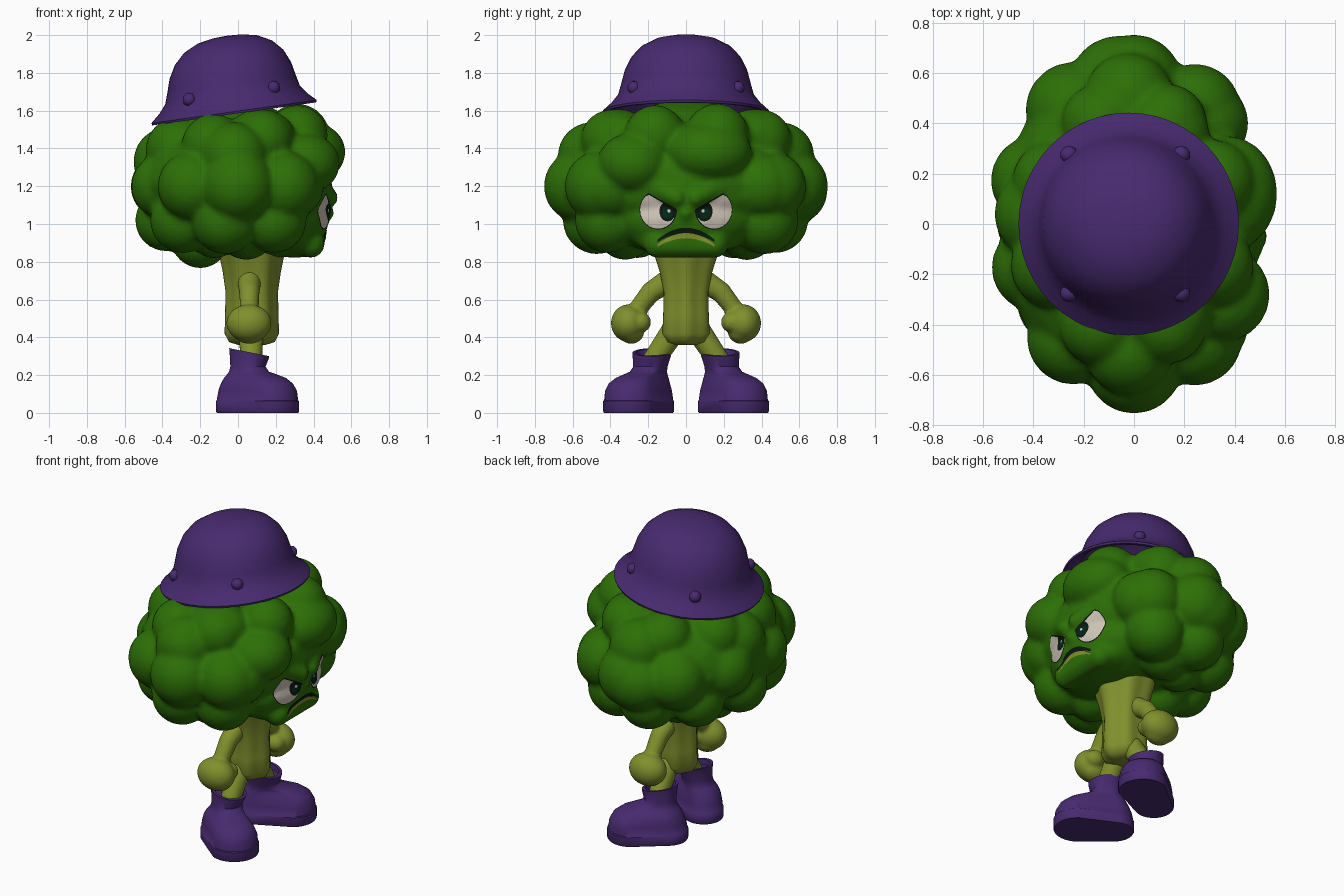
import bpy, bmesh
from math import sin, cos, pi, radians
from mathutils import Vector, Matrix
from mathutils.bvhtree import BVHTree

cube = bpy.data.objects.get("Cube")
if cube:
    bpy.data.objects.remove(cube, do_unlink=True)


def material(name, rgb):
    m = bpy.data.materials.new(name)
    m.use_nodes = True
    m.diffuse_color = (*rgb, 1)
    m.node_tree.nodes["Principled BSDF"].inputs["Base Color"].default_value = (*rgb, 1)
    return m


FLORET = material("floret green", (0.026, 0.16, 0.002))
STEM = material("stem olive", (0.215, 0.28, 0.026))
PURPLE = material("purple", (0.064, 0.023, 0.16))
WHITE = material("eye white", (0.66, 0.59, 0.5))
DARK = material("dark outline", (0.003, 0.009, 0.005))
IRIS = material("iris green", (0.0, 0.022, 0.009))


def finish(name, bm, mat, angle=40):
    bmesh.ops.recalc_face_normals(bm, faces=bm.faces)
    mesh = bpy.data.meshes.new(name)
    bm.to_mesh(mesh)
    bm.free()
    mesh.materials.append(mat)
    ob = bpy.data.objects.new(name, mesh)
    bpy.context.collection.objects.link(ob)
    bpy.ops.object.select_all(action='DESELECT')
    ob.select_set(True)
    bpy.context.view_layer.objects.active = ob
    bpy.ops.object.shade_smooth_by_angle(angle=radians(angle))
    return ob


def blob(name, balls, mat, voxel, relax):
    """Fuse ellipsoids (centre, radii) into one skin."""
    bm = bmesh.new()
    for centre, radii in balls:
        if not isinstance(radii, tuple):
            radii = (radii,) * 3
        mtx = Matrix.Translation(centre) @ Matrix.Diagonal((*radii, 1))
        bmesh.ops.create_icosphere(bm, subdivisions=3, radius=1, matrix=mtx)
    ob = finish(name, bm, mat, 180)
    mod = ob.modifiers.new("fuse", 'REMESH')
    mod.mode = 'VOXEL'
    mod.voxel_size = voxel
    mod.use_smooth_shade = True
    mod = ob.modifiers.new("relax", 'SMOOTH')
    mod.factor = 0.5
    mod.iterations = relax
    return ob


def chain(points, steps=8):
    """Balls along a path of (x, y, z, radius)."""
    balls = []
    for a, b in zip(points, points[1:]):
        for i in range(steps + 1):
            p = Vector(a).lerp(Vector(b), i / steps)
            balls.append((p[:3], p[3]))
    return balls


def loft(name, rings, mat, angle=40):
    bm = bmesh.new()
    loops = [[bm.verts.new(p) for p in ring] for ring in rings]
    for a, b in zip(loops, loops[1:]):
        for i in range(len(a)):
            j = (i + 1) % len(a)
            bm.faces.new((a[i], a[j], b[j], b[i]))
    bm.faces.new(loops[0])
    bm.faces.new(loops[-1])
    return finish(name, bm, mat, angle)


# Floret head: core, face forms, then rings of lumps
balls = [((-0.02, 0, 1.21), (0.52, 0.66, 0.36)), ((-0.02, 0, 1.3), (0.42, 0.46, 0.36)),
         ((0.2, 0, 1.03), (0.285, 0.4, 0.21)), ((0.3, 0, 0.925), (0.165, 0.28, 0.105)),
         ((0.465, 0, 1.06), 0.045), ((-0.2, 0, 0.92), 0.155), ((-0.37, 0.04, 1.33), 0.185)]
balls += chain([(0.385, -0.15, 0.895, 0.075), (0.385, 0.15, 0.895, 0.075)])
# each ring: height, half-depth, half-width, count, phase, lump radius, front cutoff
lump_rings = [(1.43, 0.34, 0.43, 8, 0.5, 0.168, 2), (1.2, 0.41, 0.56, 10, 0.5, 0.185, 0.8),
              (1.02, 0.38, 0.48, 9, 0.5, 0.172, 0.6), (0.965, 0.2, 0.33, 7, 0.5, 0.15, 0.6)]
for z, rx, ry, n, phase, r, cutoff in lump_rings:
    for i in range(n):
        a = 2 * pi * (i + phase) / n
        if cos(a) < cutoff:
            x, y = rx * cos(a), ry * sin(a)
            tilt = 0.12 * x if z > 1.4 else 0
            balls.append(((x, y, z + tilt), r * (1 + 0.05 * sin(5 * i + z * 9))))
balls += [((0.375, 0.12, 1.38), (0.195, 0.23, 0.165)), ((0.35, -0.28, 1.32), (0.19, 0.19, 0.165)),
          ((-0.05, 0.58, 1.18), (0.2, 0.17, 0.18))]
for s in (-1, 1):
    balls += [((0.28, s * 0.4, 1.2), 0.175), ((-0.02, s * 0.5, 1.36), 0.18),
              ((0.12, s * 0.36, 1.47), (0.18, 0.17, 0.14))]
    balls += chain([(0.475, s * 0.05, 1.14, 0.055), (0.395, s * 0.24, 1.235, 0.055)])
head = blob("floret_head", balls, FLORET, 0.018, 3)

# Stem body with soft vertical ribs
rings = []
for z, rx, ry in [(0.36, 0.07, 0.06), (0.375, 0.115, 0.105), (0.42, 0.137, 0.13),
                  (0.52, 0.135, 0.125), (0.64, 0.132, 0.122), (0.75, 0.147, 0.145),
                  (0.84, 0.165, 0.175), (0.92, 0.185, 0.2)]:
    ring = []
    for i in range(48):
        a = 2 * pi * i / 48
        k = 1 + 0.05 * cos(6 * a)
        ring.append((0.073 + rx * k * cos(a), ry * k * sin(a), z))
    rings.append(ring)
loft("stem_body", rings, STEM, 60)

for s, side in ((1, "left"), (-1, "right")):
    # Arm with fist and thumb
    arm = chain([(0.06, s * 0.09, 0.7, 0.064), (0.06, s * 0.185, 0.64, 0.055),
                 (0.06, s * 0.24, 0.57, 0.05), (0.06, s * 0.28, 0.5, 0.052)])
    arm += [((0.058, s * 0.305, 0.475), (0.12, 0.093, 0.1)), ((0.06, s * 0.29, 0.435), (0.09, 0.07, 0.07)),
            ((0.1, s * 0.24, 0.48), (0.06, 0.055, 0.055))]
    blob(side + "_arm", arm, STEM, 0.01, 4)

    # Leg
    leg = chain([(0.07, s * 0.07, 0.43, 0.066), (0.07, s * 0.17, 0.28, 0.06)])
    blob(side + "_leg", leg, STEM, 0.01, 3)

    # Boot: each level is the outline around a heel circle and a toe circle
    rings = []
    for z, heel, hr, toe, tr, shift in [
            (0.0, 0, 0.112, 0.213, 0.14, 0), (0.008, 0, 0.117, 0.213, 0.145, 0),
            (0.062, 0, 0.117, 0.213, 0.145, 0), (0.066, 0, 0.113, 0.212, 0.14, 0),
            (0.115, 0.005, 0.109, 0.21, 0.136, 0), (0.155, 0.015, 0.104, 0.203, 0.121, 0),
            (0.185, 0.028, 0.098, 0.185, 0.098, 0.005), (0.203, 0.038, 0.091, 0.145, 0.085, 0.012),
            (0.218, 0.047, 0.087, 0.095, 0.084, 0.018),
            (0.245, 0.055, 0.087, 0.07, 0.087, 0.025), (0.31, 0.065, 0.1, 0.075, 0.1, 0.037),
            (0.323, 0.065, 0.102, 0.075, 0.102, 0.039), (0.323, 0.065, 0.085, 0.075, 0.085, 0.039),
            (0.29, 0.065, 0.08, 0.075, 0.08, 0.037)]:
        ring = []
        for i in range(32):
            a = 2 * pi * (i + 0.5) / 32
            t, r = (toe, tr) if cos(a) > 0 else (heel, hr)
            u, v = t + r * cos(a), r * sin(a)
            x, y = u * 0.843 - v * 0.538, 0.18 + u * 0.538 + v * 0.843 - shift
            drop = 0.2 * (x - 0.05) if z > 0.28 else 0
            ring.append((x, s * y, z - drop))
        rings.append(ring)
    loft(side + "_boot", rings, PURPLE, 45)

# Helmet shell, tilted back, inside profile then outside
hat_frame = Matrix.Translation((-0.02, 0, 1.583)) @ Matrix.Rotation(radians(-8), 4, 'Y')
outer = [(0.438, 0), (0.442, 0.012), (0.395, 0.055), (0.36, 0.1), (0.343, 0.16), (0.325, 0.23),
         (0.29, 0.3), (0.235, 0.357), (0.16, 0.395), (0.08, 0.411), (0.005, 0.415)]
inner = [(max(r - 0.02, 0.003), z - 0.012) for r, z in reversed(outer[1:])]
rings = [[hat_frame @ Vector((r * cos(2 * pi * i / 48) + 0.05 * z, r * sin(2 * pi * i / 48), z))
          for i in range(48)] for r, z in inner + outer]
loft("helmet", rings, PURPLE, 50)

# Helmet rivets
bm = bmesh.new()
for x in (-0.225, 0.225):
    for y in (-0.275, 0.275):
        mtx = hat_frame @ Matrix.Translation((x, y, 0.108))
        bmesh.ops.create_icosphere(bm, subdivisions=2, radius=0.036, matrix=mtx)
finish("helmet_rivets", bm, PURPLE, 60)

# Face details: thin plates laid on the head surface
bpy.context.view_layer.update()
skin = BVHTree.FromObject(head, bpy.context.evaluated_depsgraph_get())


def on_face(y, z, lift):
    hit = skin.ray_cast(Vector((2, y, z)), Vector((-1, 0, 0)))[0]
    return (hit.x + lift, y, z)


def sheet(name, rows, mat, closed):
    """Skin rows of points into an open sheet that faces forward."""
    bm = bmesh.new()
    rows = [[bm.verts.new(p) for p in row] for row in rows]
    count = len(rows[0])
    for a, b in zip(rows, rows[1:]):
        for i in range(count if closed else count - 1):
            j = (i + 1) % count
            bm.faces.new((a[i], a[j], b[j], b[i]))
    if closed:
        bm.faces.new(rows[-1])
    ob = finish(name, bm, mat, 60)
    if sum(p.normal.x for p in ob.data.polygons) < 0:
        ob.data.flip_normals()


def plate(name, outline, mat, lift):
    """Fill an outline of (y, z) with rings shrinking to its centre."""
    pts = [Vector(p) for p in outline]
    dense = [a.lerp(b, k / 4) for a, b in zip(pts, pts[1:] + pts[:1]) for k in range(4)]
    mid = sum(dense, Vector((0, 0))) / len(dense)
    rings = [[on_face(*mid.lerp(p, f / 10), lift) for p in dense] for f in range(10, 0, -1)]
    sheet(name, rings, mat, True)


def ribbon(name, width, ends, peak, mat, lift):
    rows = []
    for i in range(41):
        t = i / 20 - 1
        z = peak - (peak - ends) * t * t
        w = width * (1 - 0.55 * t * t)
        rows.append([on_face(0.152 * t, z + w * (k / 4 - 0.5), lift) for k in range(5)])
    sheet(name, rows, mat, False)


def lidded(y, z, ry, rz, lid):
    """Oval cut off by the slanting eyelid line."""
    ring = [(y + ry * cos(2 * pi * i / 24), z + rz * sin(2 * pi * i / 24)) for i in range(24)]
    return [(a, min(b, lid + 0.58 * a)) for a, b in ring]


for s, side in ((1, "left"), (-1, "right")):
    for part, shape, mat, lift in [
            ("eye_outline", lidded(0.147, 1.075, 0.1, 0.105, 1.05), DARK, 0.003),
            ("eye_white", lidded(0.148, 1.075, 0.095, 0.1, 1.041), WHITE, 0.005),
            ("eye_rim", lidded(0.097, 1.067, 0.044, 0.053, 1.043), DARK, 0.007),
            ("iris", lidded(0.1, 1.06, 0.026, 0.032, 1.03), IRIS, 0.008),
            ("eye_glint", lidded(0.09, 1.07, 0.009, 0.009, 1.03), WHITE, 0.009)]:
        plate(side + "_" + part, [(s * y, z) for y, z in shape], mat, lift)
ribbon("mouth_line", 0.03, 0.91, 0.965, DARK, 0.004)
ribbon("lower_lip", 0.028, 0.885, 0.938, STEM, 0.005)
